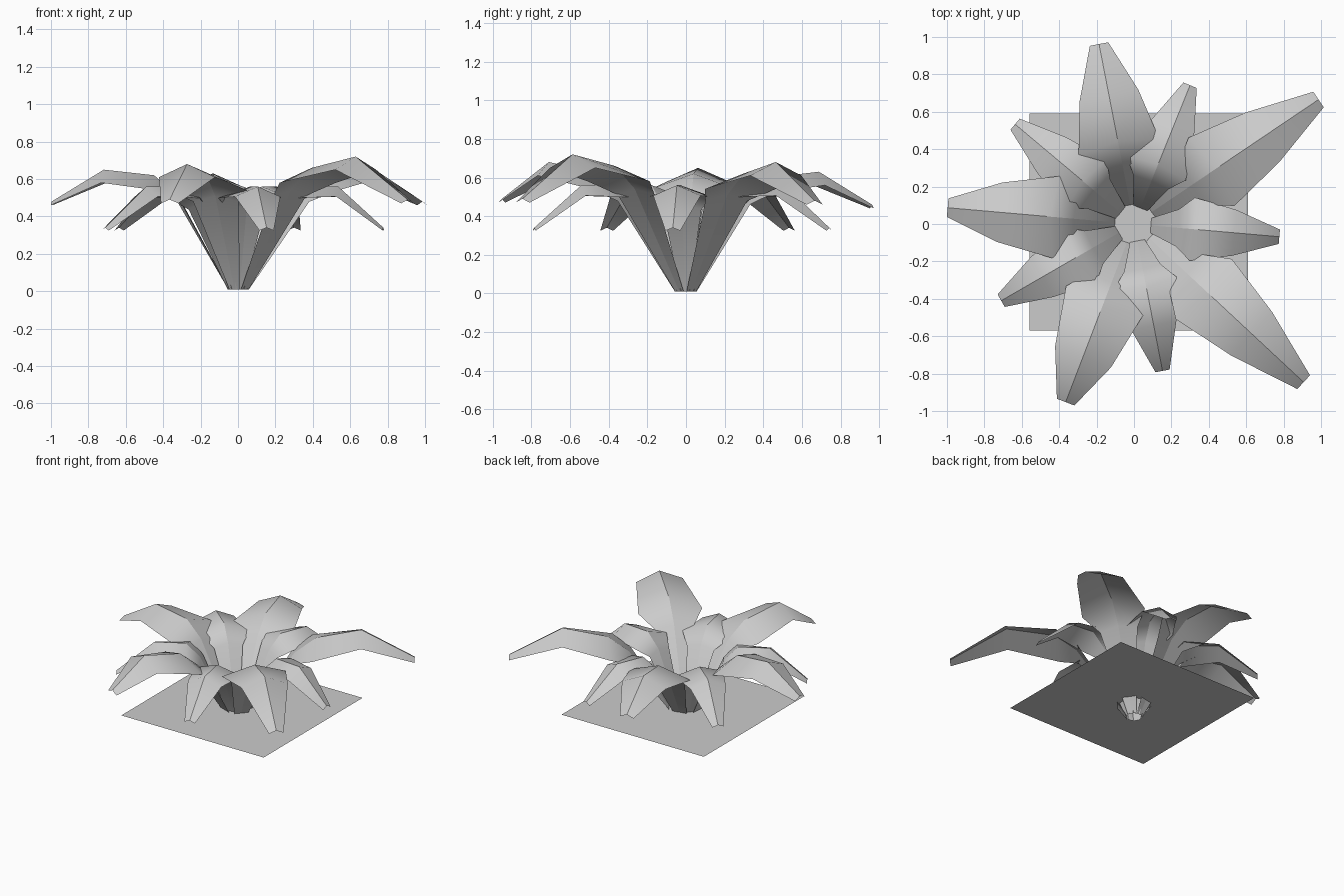
import bpy, math
from mathutils import Vector

cube = bpy.data.objects.get("Cube")
if cube:
    bpy.data.objects.remove(cube)

grey = bpy.data.materials.new("plain_grey")
grey.use_nodes = True
colour = (0.6, 0.6, 0.6, 1)
grey.diffuse_color = colour
grey.node_tree.nodes["Principled BSDF"].inputs["Base Color"].default_value = colour


def add_mesh(name, verts, faces):
    mesh = bpy.data.meshes.new(name)
    mesh.from_pydata(verts, [], faces)
    mesh.materials.append(grey)
    obj = bpy.data.objects.new(name, mesh)
    bpy.context.collection.objects.link(obj)
    return obj


def add_leaf(name, heading, size, shoulder, bend, tip):
    """Folded leaf: a raised midrib with a lower edge on each side."""
    a = math.radians(heading)
    out = Vector((math.cos(a), math.sin(a), 0))
    side = Vector((-out.y, out.x, 0))
    neck = (shoulder[0] * 0.72, shoulder[1] * 0.82)
    # midrib point, half width, edge drop, edge pull towards the base
    sections = [((0.05, 0.01), 0.03, 0, 0),
                (neck, 0.13, 0.03, 0.01),
                (shoulder, 0.22, 0.08, 0.03),
                (bend, 0.16, 0.07, 0.0),
                (tip, 0.05, 0.02, 0.0)]
    verts, faces = [], []
    for (r, z), half, drop, pull in sections:
        for s in (1, 0, -1):
            p = out * (r - pull * size * abs(s)) + side * (half * size * s)
            p.z = z - drop * size * abs(s)
            verts.append(p)
    for i in range(len(sections) - 1):
        for j in range(2):
            k = 3 * i + j
            faces.append((k, k + 3, k + 4, k + 1))
    leaf = add_mesh(name, verts, faces)
    leaf.data.shade_smooth()
    # keep the midrib crisp
    for e in leaf.data.edges:
        e.use_edge_sharp = all(v % 3 == 1 for v in e.vertices)
    return leaf


# large outer leaves
large = [(34, (0.53, 0.62), (0.83, 0.68), (1.19, 0.48)),
         (-43, (0.54, 0.66), (0.86, 0.72), (1.24, 0.49)),
         (101, (0.45, 0.60), (0.70, 0.63), (0.98, 0.46)),
         (175, (0.45, 0.62), (0.72, 0.65), (1.00, 0.48)),
         (249, (0.47, 0.62), (0.76, 0.68), (1.02, 0.49))]
for n, (heading, *points) in enumerate(large):
    add_leaf(f"large_leaf_{n + 1}", heading, 1.0, *points)

# small inner leaves
small = [(68, 0.80), (140, 0.83), (210, 0.82), (281, 0.80), (355, 0.78)]
for n, (heading, reach) in enumerate(small):
    add_leaf(f"small_leaf_{n + 1}", heading, 0.77,
             (reach * 0.43, 0.56), (reach * 0.69, 0.56), (reach, 0.34))

# flat square ground sheet
x0, x1, y0, y1, h = -0.56, 0.61, -0.57, 0.59, 0.105
add_mesh("ground_sheet", [(x0, y0, h), (x1, y0, h), (x1, y1, h), (x0, y1, h)],
         [(0, 1, 2, 3)])
